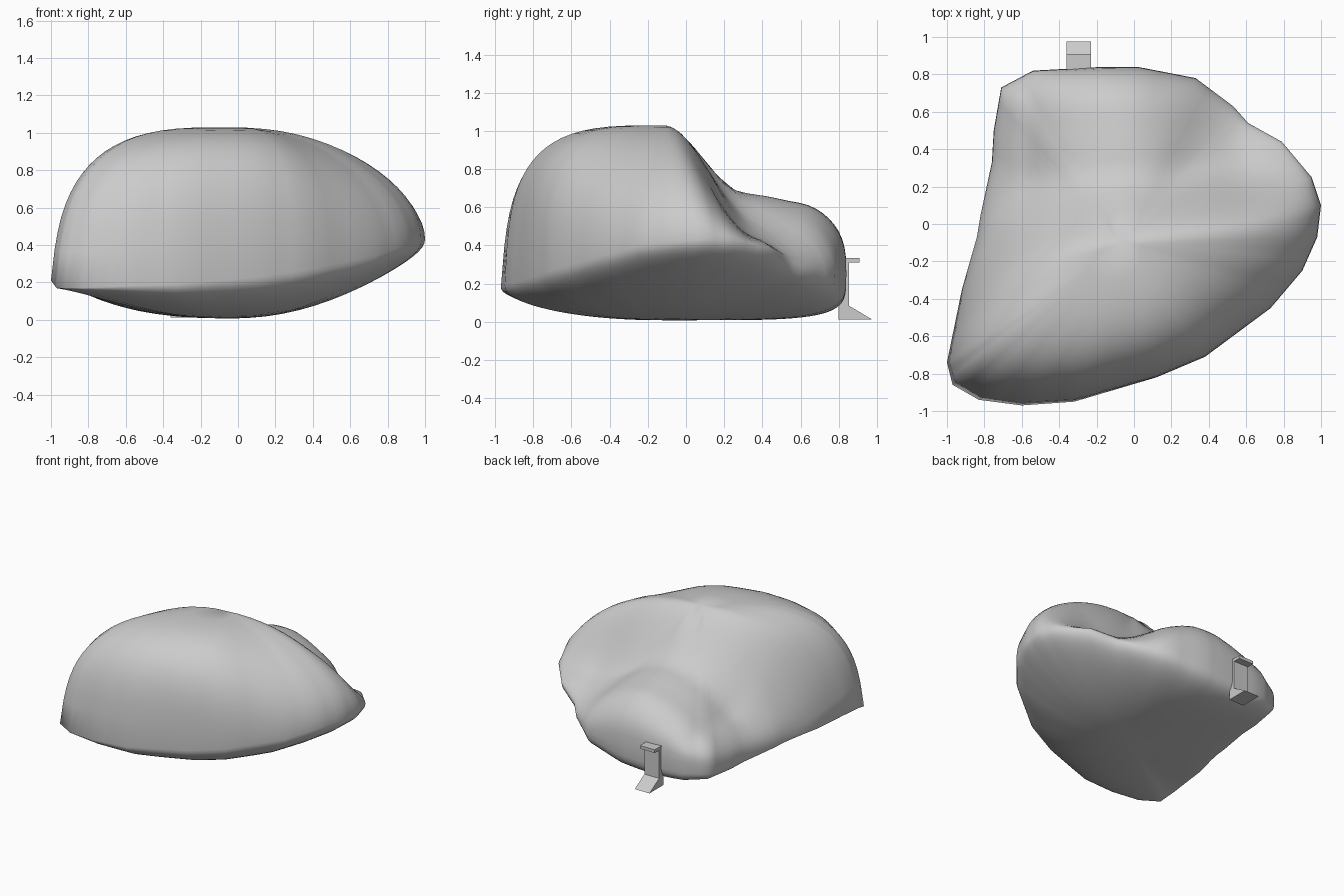
import bpy, bmesh, math

if "Cube" in bpy.data.objects:
    bpy.data.objects.remove(bpy.data.objects["Cube"])

def make_object(name, bm):
    bmesh.ops.recalc_face_normals(bm, faces=bm.faces)
    me = bpy.data.meshes.new(name)
    bm.to_mesh(me)
    bm.free()
    ob = bpy.data.objects.new(name, me)
    bpy.context.collection.objects.link(ob)
    return ob

def smoothstep(a, b, x):
    t = min(1, max(0, (x - a) / (b - a)))
    return t * t * (3 - 2 * t)

def bump(th, deg, width):
    """1 in the direction deg, fading to 0 at width degrees to either side."""
    d = math.degrees(th) - deg
    d = abs((d + 180) % 360 - 180)
    return 1 - smoothstep(0, width, d)

# Widest outline of the boulder: x, y and height of the widest point
OUTLINE = [
    (-1.0, -.74, .21), (-.97, -.86, .17), (-.83, -.94, .17), (-.6, -.97, .18),
    (-.32, -.95, .19), (.12, -.82, .23), (.38, -.71, .27), (.73, -.45, .34),
    (.9, -.25, .4), (.98, -.07, .42), (1.0, .1, .43), (.95, .25, .42),
    (.79, .44, .38), (.61, .54, .31), (.53, .63, .27), (.33, .78, .24),
    (.02, .84, .25), (-.17, .84, .26), (-.54, .82, .25), (-.71, .73, .23),
    (-.75, .5, .2), (-.76, .33, .19), (-.82, .05, .18), (-.84, -.07, .18),
    (-.92, -.35, .18)]
CX, CY = -.05, -.1

# Height of the top: a broad hump that drops to a lower domed lobe at the back
def top_height(x, y):
    crest = 1.03 - .1 * max(0, x - .1) ** 2
    edge = .08 + (.1 * x if x > 0 else -.7 * x * x)
    left = smoothstep(.1, .7, -x)
    drop = smoothstep(edge - .2 + .08 * left, edge + .22 + .25 * left, y)
    low = max(.5, .69 - .6 * x * x) + .03 * smoothstep(.5, .7, y)
    return crest + (low - crest) * drop

def bottom_height(x):
    return .008 + .2 * max(0, -.1 - x) ** 2 + .2 * max(0, x) ** 2

# Refine the outline
loop = []
for i, a in enumerate(OUTLINE):
    b = OUTLINE[(i + 1) % len(OUTLINE)]
    for k in range(3):
        loop.append(tuple(p + (q - p) * k / 3 for p, q in zip(a, b)))

# Boulder: rings from the bottom pole, over the rim, to the top pole
N = 18
bm = bmesh.new()
rings = []
for j in range(-N + 1, N):
    t = j / N * math.pi / 2
    ring = []
    for ox, oy, zm in loop:
        th = math.atan2(oy - CY, ox - CX)
        if t >= 0:
            p = 2.1 + 1.4 * bump(th, -90, 80) + .7 * bump(th, -145, 60) \
                + .8 * bump(th, 98, 50) - .35 * bump(th, 50, 35)
        else:
            p = 2.1 + 4 * bump(th, 130, 85)
        s = math.cos(t) ** (2 / p)
        f = abs(math.sin(t)) ** (2 / p)
        # the front left side leans inwards
        lean = 1 - .09 * bump(th, -145, 80) * f if t >= 0 else 1
        x, y = CX + (ox - CX) * s * lean, CY + (oy - CY) * s * lean
        end = top_height(x, y) if t >= 0 else bottom_height(x)
        ring.append(bm.verts.new((x, y, zm + (end - zm) * f)))
    rings.append(ring)
n = len(loop)
for r0, r1 in zip(rings, rings[1:]):
    for i in range(n):
        k = (i + 1) % n
        bm.faces.new((r0[i], r0[k], r1[k], r1[i]))
for ring, z in ((rings[0], .008), (rings[-1], top_height(CX, CY))):
    pole = bm.verts.new((CX, CY, z))
    for i in range(n):
        bm.faces.new((ring[i], ring[(i + 1) % n], pole))
for f in bm.faces:
    f.smooth = True
make_object("boulder", bm)

# Small bracket on the back: side profile extruded across
PROFILE = [(.8, .335), (.91, .335), (.91, .31), (.853, .31),
           (.853, .085), (.975, .012), (.8, .012)]
bm = bmesh.new()
face = bm.faces.new([bm.verts.new((-.36, y, z)) for y, z in PROFILE])
ext = bmesh.ops.extrude_face_region(bm, geom=[face])
moved = [g for g in ext["geom"] if isinstance(g, bmesh.types.BMVert)]
bmesh.ops.translate(bm, verts=moved, vec=(.13, 0, 0))
make_object("back_bracket", bm)
